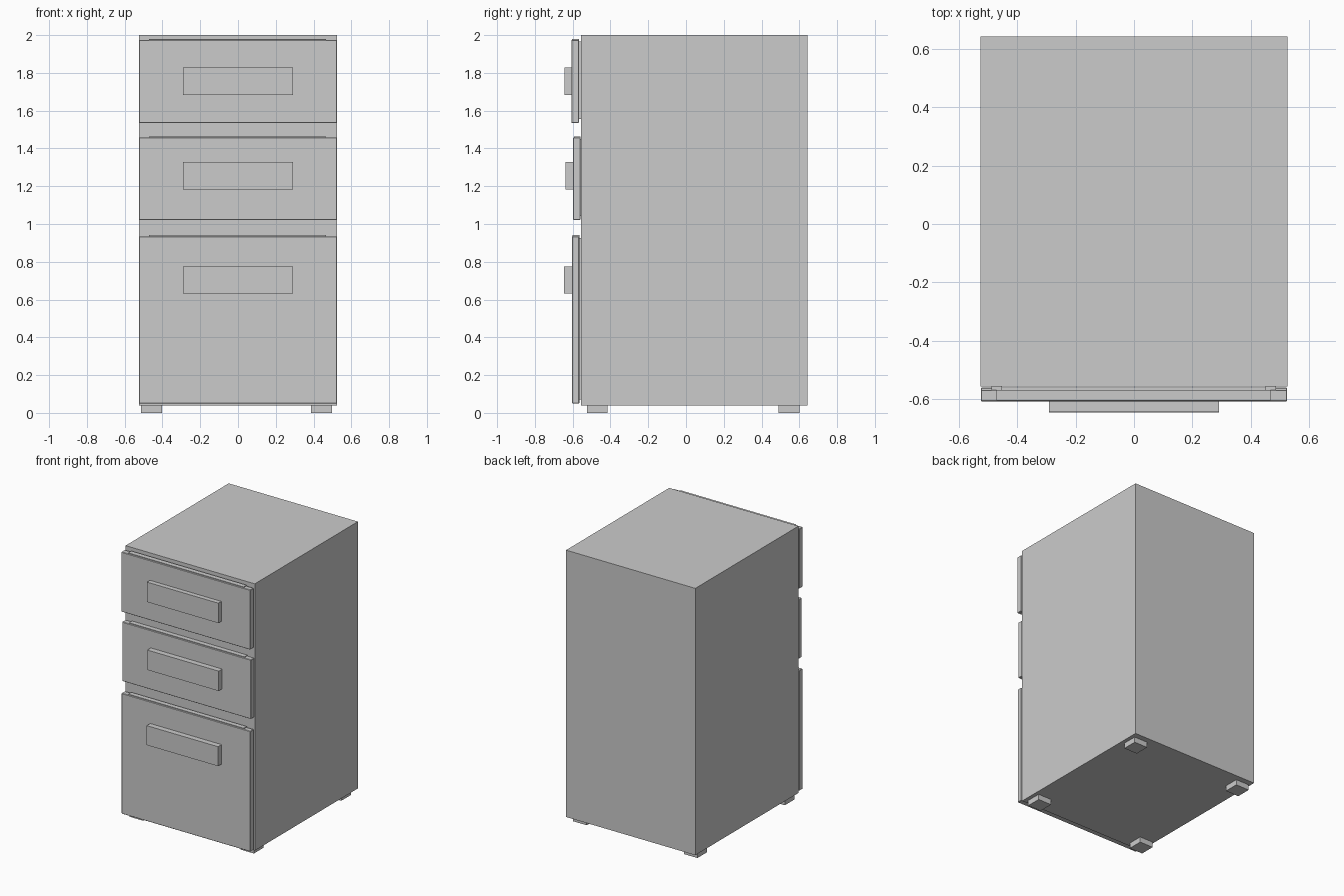
import bpy, bmesh

if "Cube" in bpy.data.objects:
    bpy.data.objects.remove(bpy.data.objects["Cube"])


def box(name, x0, x1, y0, y1, z0, z1, bevel=0.0):
    """Axis-aligned box given by its limits, optionally with eased edges."""
    bm = bmesh.new()
    bmesh.ops.create_cube(bm, size=1)
    for v in bm.verts:
        v.co.x = x1 if v.co.x > 0 else x0
        v.co.y = y1 if v.co.y > 0 else y0
        v.co.z = z1 if v.co.z > 0 else z0
    me = bpy.data.meshes.new(name)
    bm.to_mesh(me)
    bm.free()
    ob = bpy.data.objects.new(name, me)
    bpy.context.collection.objects.link(ob)
    if bevel:
        mod = ob.modifiers.new("eased_edges", "BEVEL")
        mod.width = bevel
        mod.segments = 1
    return ob


# Cabinet body
box("cabinet_body", -0.525, 0.525, -0.555, 0.642, 0.04, 2.0)

# Drawers: name, bottom, top, front y, back y, handle bottom, handle top, handle front y
drawers = [
    ("top", 1.535, 1.974, -0.607, -0.567, 1.682, 1.828, -0.642),
    ("middle", 1.022, 1.457, -0.598, -0.559, 1.182, 1.328, -0.639),
    ("bottom", 0.05, 0.935, -0.604, -0.565, 0.632, 0.775, -0.645),
]
for name, z0, z1, yf, yb, h0, h1, yh in drawers:
    # Front panel with a slim raised lip along its top
    box(name + "_drawer_front", -0.524, 0.524, yf, yb, z0, z1, 0.003)
    box(name + "_drawer_lip", -0.47, 0.467, yf + 0.004, yb, z1 - 0.01, z1 + 0.006)
    # Flat handle
    box(name + "_drawer_handle", -0.29, 0.29, yh, yf + 0.005, h0, h1)
    # Drawer sides running back into the cabinet
    for side, x in (("left", -0.47), ("right", 0.467)):
        box(name + "_drawer_side_" + side, x - 0.018, x + 0.018,
            yb - 0.005, -0.54, z0 + 0.02, z1 - 0.008)

# Four square feet
for fx, x in (("left", -0.458), ("right", 0.442)):
    for fy, y in (("front", -0.47), ("back", 0.545)):
        box("foot_%s_%s" % (fy, fx), x - 0.055, x + 0.055, y - 0.055, y + 0.055, 0.0, 0.05)
